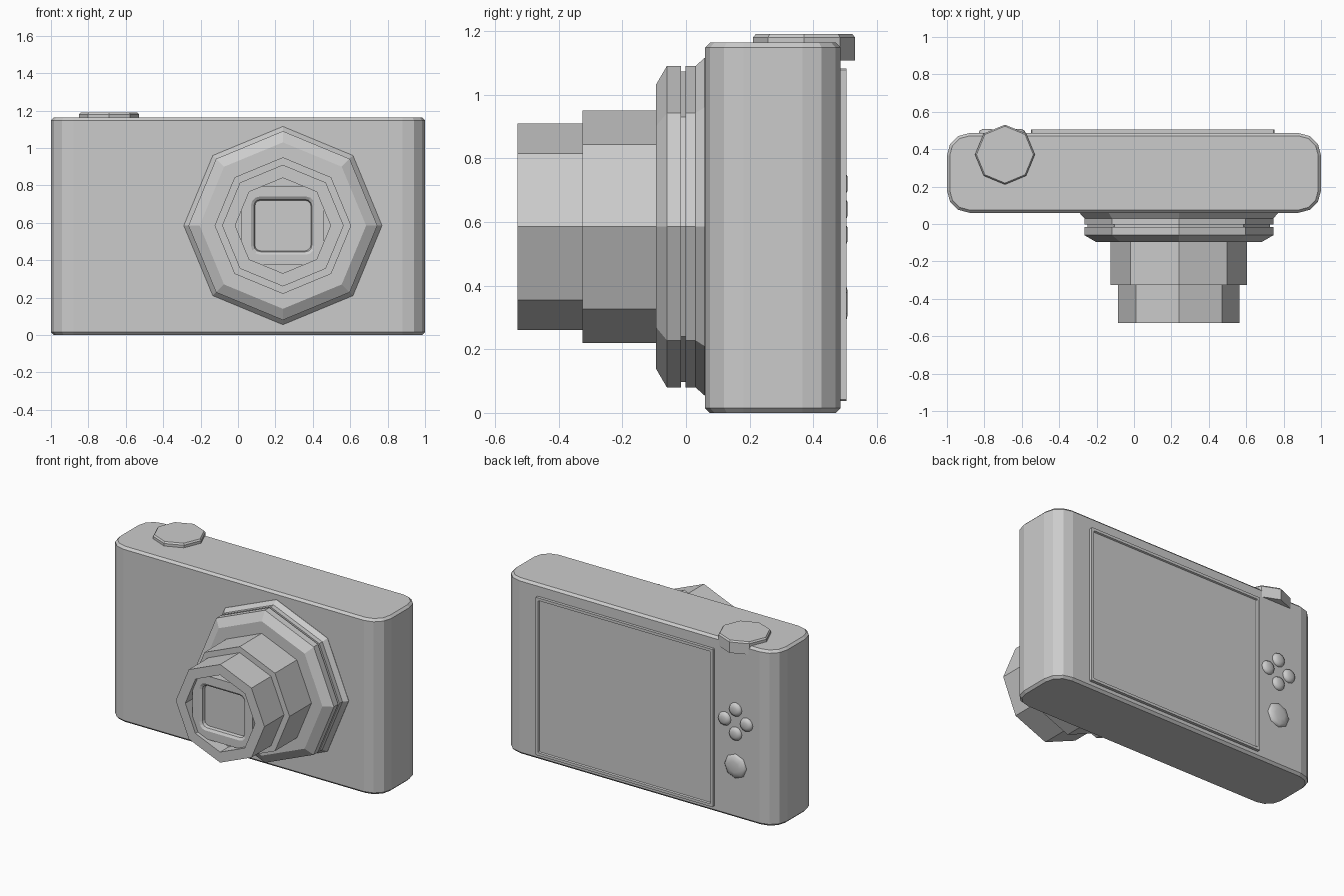
import bpy, bmesh
from math import sin, cos, pi, atan2

if "Cube" in bpy.data.objects:
    bpy.data.objects.remove(bpy.data.objects["Cube"])

LX, LZ = 0.24, 0.585  # lens axis


def loft(name, rings, smooth=False):
    """Skin equal-length point rings and cap both ends."""
    bm = bmesh.new()
    loops = [[bm.verts.new(p) for p in ring] for ring in rings]
    n = len(loops[0])
    for a, b in zip(loops, loops[1:]):
        for i in range(n):
            j = (i + 1) % n
            bm.faces.new((a[i], a[j], b[j], b[i]))
    bm.faces.new(loops[0])
    bm.faces.new(loops[-1])
    bmesh.ops.recalc_face_normals(bm, faces=bm.faces)
    for f in bm.faces:
        f.smooth = smooth
    me = bpy.data.meshes.new(name)
    bm.to_mesh(me)
    bm.free()
    ob = bpy.data.objects.new(name, me)
    bpy.context.collection.objects.link(ob)
    return ob


def polygon(r, n=8):
    return [(r * cos(2 * pi * i / n), r * sin(2 * pi * i / n)) for i in range(n)]


def rounded(hx, hy, r, seg=3):
    pts = []
    for k, (sx, sy) in enumerate(((1, 1), (-1, 1), (-1, -1), (1, -1))):
        for i in range(seg + 1):
            a = pi / 2 * (k + i / seg)
            pts.append((sx * (hx - r) + r * cos(a), sy * (hy - r) + r * sin(a)))
    return pts


def flat(pts, x, y, z):      # outline lying in the XY plane
    return [(x + u, y + v, z) for u, v in pts]


def upright(pts, x, z, y):   # outline standing in the XZ plane
    return [(x + u, y, z + v) for u, v in pts]


# Camera body with softened top and bottom rims
loft("camera_body", [flat(rounded(1 - i, 0.213 - i, 0.12 - i), 0, 0.273, z)
                     for i, z in ((0.015, 0), (0, 0.015), (0, 1.148), (0.015, 1.163))])


# Eight-sided lens parts, as (radius, y) profiles from back to front
def lens_part(name, profile):
    return loft(name, [upright(polygon(r), LX, LZ, y) for r, y in profile])


lens_part("lens_base_ring", [(0.53, 0.08), (0.53, 0.058), (0.505, 0.03), (0.505, -0.002),
                             (0.488, -0.002), (0.488, -0.015), (0.505, -0.015),
                             (0.505, -0.06), (0.445, -0.095)])
lens_part("lens_barrel_rear", [(0.365, -0.08), (0.365, -0.325), (0.34, -0.325)])
lens_part("lens_barrel_front", [(0.325, -0.31), (0.325, -0.53), (0.255, -0.53),
                                (0.255, -0.44)])

# Recessed front plate with a sunken rounded window
window = rounded(0.17, 0.155, 0.045)


def octagon_at(points, r):
    out = []
    for u, v in points:
        a = atan2(v, u)
        d = r * cos(pi / 8) / cos(a % (pi / 4) - pi / 8)
        out.append((d * cos(a), d * sin(a)))
    return out


rim = octagon_at(window, 0.28)
loft("lens_front_plate", [upright(p, LX, LZ, y) for p, y in (
    (rim, -0.42), (rim, -0.505), (window, -0.505),
    (rounded(0.155, 0.14, 0.035), -0.495), (rounded(0.15, 0.135, 0.032), -0.475))])

# Shutter dial overhanging the back edge
loft("shutter_dial", [flat(polygon(r), -0.69, 0.371, z)
                      for r, z in ((0.16, 1.108), (0.16, 1.18), (0.152, 1.19))])

# Rear display with a thin raised frame
loft("rear_screen", [upright(rounded(0.65 - i, 0.522 - i, 0.004, 1), 0.1, 0.56, y)
                     for i, y in ((0, 0.47), (0, 0.505), (0.018, 0.505), (0.022, 0.495))])


# Domed rear buttons
def button(name, x, z, r, n):
    loft(name, [upright(polygon(r * k, n), x, z, y) for k, y in
                ((1, 0.475), (1, 0.49), (0.85, 0.501), (0.45, 0.508))], True)


for side, dx, dz in (("left", -1, 0), ("right", 1, 0), ("upper", 0, 1), ("lower", 0, -1)):
    button(side + "_pad_button", -0.705 + 0.08 * dx, 0.64 + 0.08 * dz, 0.045, 12)
button("menu_button", -0.705, 0.345, 0.08, 8)
